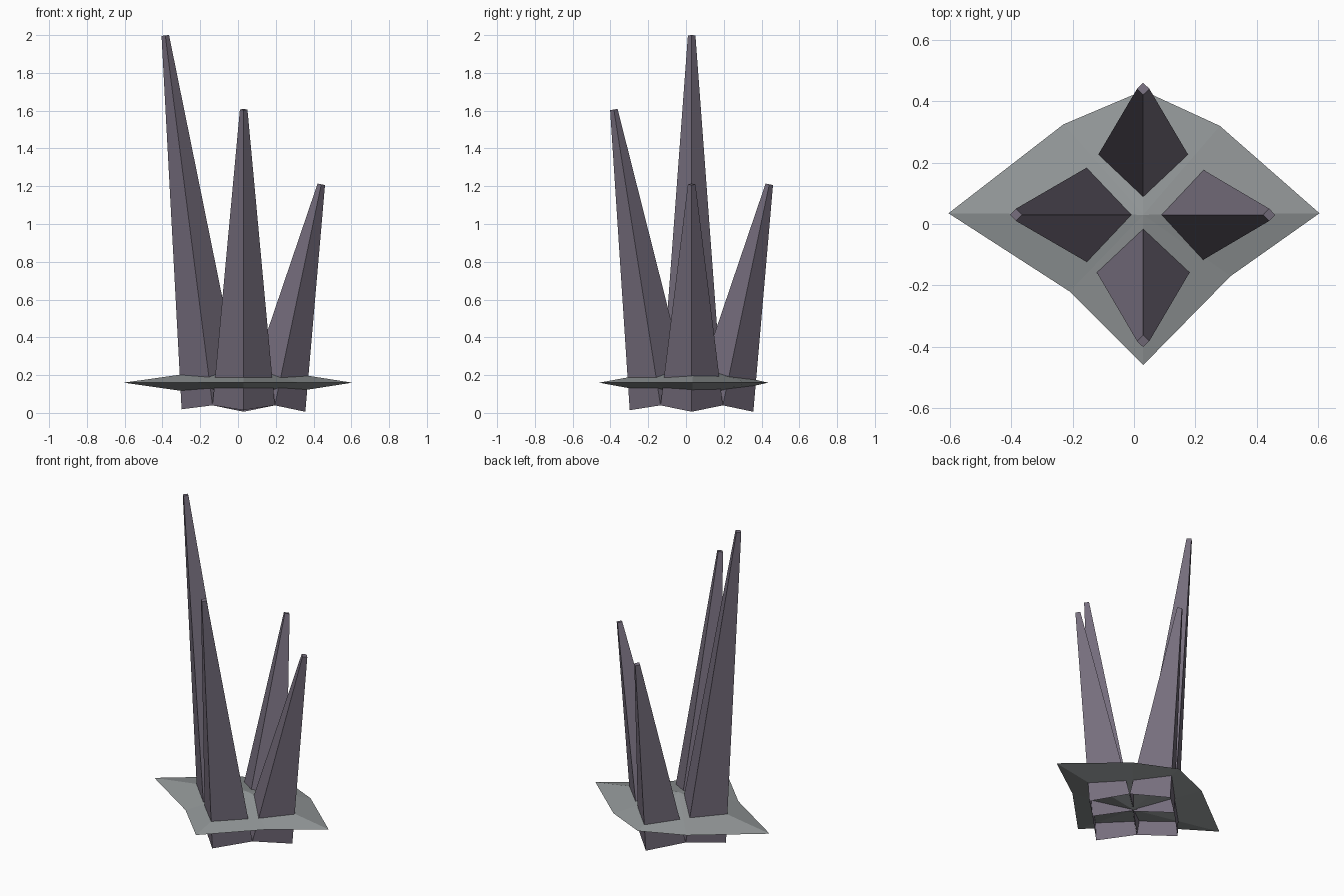
import bpy, math
from mathutils import Vector

if "Cube" in bpy.data.objects:
    bpy.data.objects.remove(bpy.data.objects["Cube"])

C = 0.03  # shared centre of hub and spikes, in x and y


def material(name, rgb):
    m = bpy.data.materials.new(name)
    m.diffuse_color = (*rgb, 1)
    m.use_nodes = True
    m.node_tree.nodes["Principled BSDF"].inputs["Base Color"].default_value = m.diffuse_color
    return m


def add_mesh(name, verts, faces, mat):
    me = bpy.data.meshes.new(name)
    me.from_pydata(verts, [], faces)
    me.materials.append(mat)
    ob = bpy.data.objects.new(name, me)
    bpy.context.collection.objects.link(ob)
    return ob


def spike(name, angle, top_out, top_z, mat):
    """Leaning four-sided spike, open underneath, capped at the tip."""
    out = Vector((math.cos(angle), math.sin(angle), 0))
    side = Vector((-out.y, out.x, 0))
    mid = Vector((C, C, 0))
    base = mid + out * 0.165 + Vector((0, 0, 0.04))
    top = mid + out * top_out + Vector((0, 0, top_z))
    axis = (top - base).normalized()
    u = side.cross(axis)  # outward direction square to the leaning axis
    verts = []
    for centre, r in ((base, 0.165), (top, 0.02)):
        verts += [centre + d * r for d in (u, side, -u, -side)]
    faces = [(i, (i + 1) % 4, (i + 1) % 4 + 4, i + 4) for i in range(4)]
    faces.append((4, 5, 6, 7))
    add_mesh(name, verts, faces, mat)


stone = material("purple_stone", (0.18, 0.155, 0.205))
slate = material("grey_slate", (0.29, 0.31, 0.315))

# Four spikes leaning outward from the centre
for name, turn, top_out, top_z in (
        ("left_spike", 2, 0.415, 1.998),
        ("front_spike", 3, 0.412, 1.606),
        ("right_spike", 0, 0.411, 1.21),
        ("back_spike", 1, 0.411, 1.21)):
    spike(name, turn * math.pi / 2, top_out, top_z, stone)

# Irregular eight-cornered plate rising to a shallow point above and below
rim = [(0.605, 0.035), (0.28, 0.32), (0.03, 0.435), (-0.23, 0.325),
       (-0.605, 0.035), (-0.21, -0.22), (0.03, -0.46), (0.315, -0.17)]
verts = [(x, y, 0.16) for x, y in rim] + [(C, C, 0.25), (C, C, 0.07)]
faces = []
for i in range(8):
    j = (i + 1) % 8
    faces += [(i, j, 8), (j, i, 9)]
add_mesh("ground_plate", verts, faces, slate)
